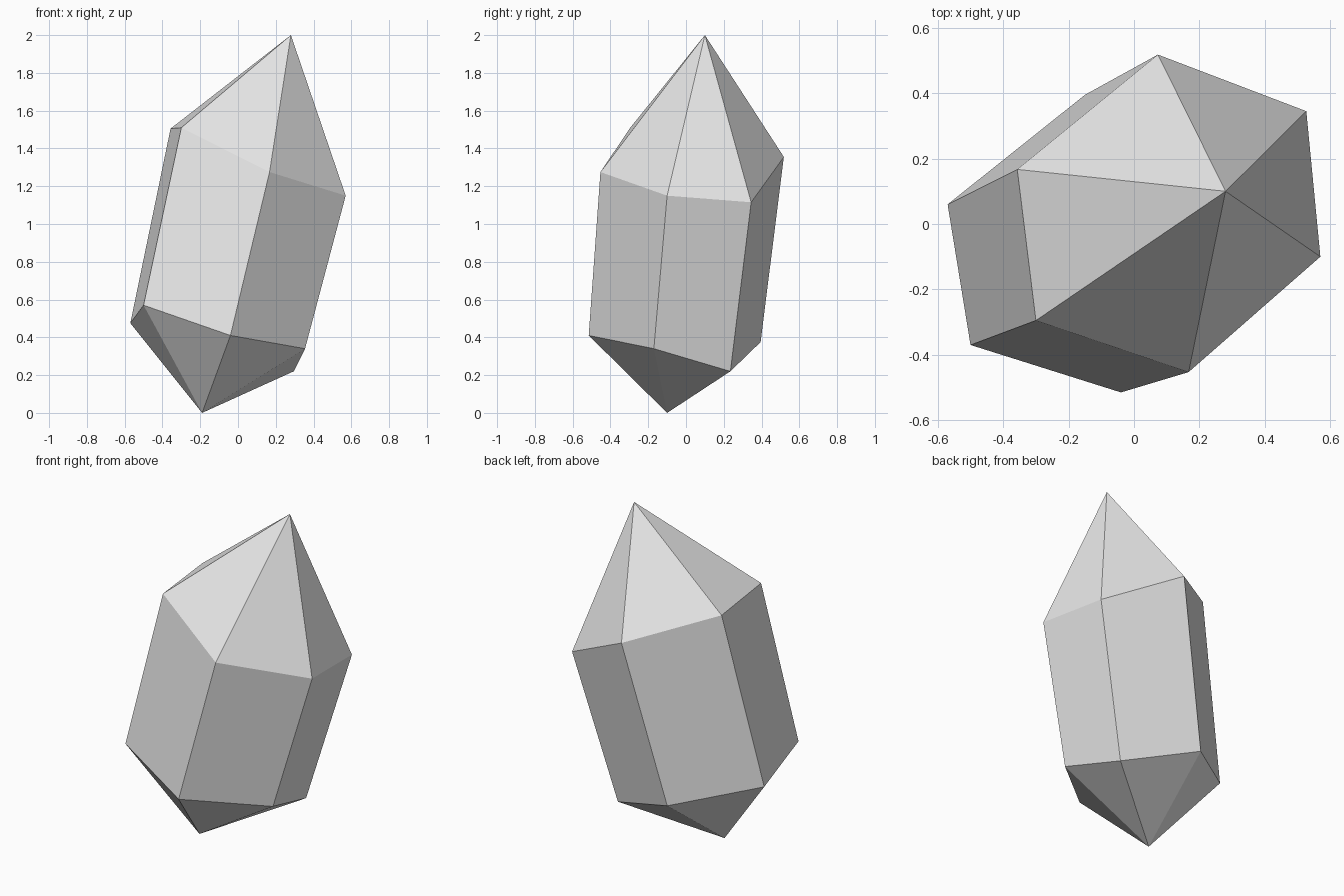
import bpy
import bmesh
from mathutils import Vector

cube = bpy.data.objects.get("Cube")
if cube:
    bpy.data.objects.remove(cube, do_unlink=True)

# One plain grey stone colour
stone = bpy.data.materials.new("pale_grey_stone")
stone.use_nodes = True
GREY = (0.8, 0.8, 0.8, 1)
stone.diffuse_color = GREY
stone.node_tree.nodes["Principled BSDF"].inputs["Base Color"].default_value = GREY

# Leaning six-sided crystal: two tilted rings and a point at each end
top_tip = Vector((0.28, 0.10, 2.0))
bottom_tip = Vector((-0.19, -0.10, 0.0))
upper_ring = [(-0.30, -0.295, 1.51), (0.167, -0.453, 1.275), (0.57, -0.10, 1.15),
              (0.527, 0.345, 1.115), (0.073, 0.518, 1.355), (-0.357, 0.167, 1.505)]
lower_ring = [(-0.50, -0.37, 0.57), (-0.04, -0.515, 0.41), (0.355, -0.17, 0.34),
              (0.295, 0.235, 0.22), (-0.15, 0.395, 0.375), (-0.57, 0.06, 0.475)]

bm = bmesh.new()
tip = bm.verts.new(top_tip)
root = bm.verts.new(bottom_tip)
upper = [bm.verts.new(p) for p in upper_ring]
lower = [bm.verts.new(p) for p in lower_ring]

# Point facet, long side and root facet for each of the six sides
for i in range(len(upper)):
    j = (i + 1) % len(upper)
    bm.faces.new((upper[i], upper[j], tip))
    bm.faces.new((lower[i], lower[j], upper[j], upper[i]))
    bm.faces.new((lower[j], lower[i], root))
bmesh.ops.recalc_face_normals(bm, faces=bm.faces)

mesh = bpy.data.meshes.new("crystal")
bm.to_mesh(mesh)
bm.free()
mesh.materials.append(stone)
crystal = bpy.data.objects.new("crystal", mesh)
bpy.context.collection.objects.link(crystal)
